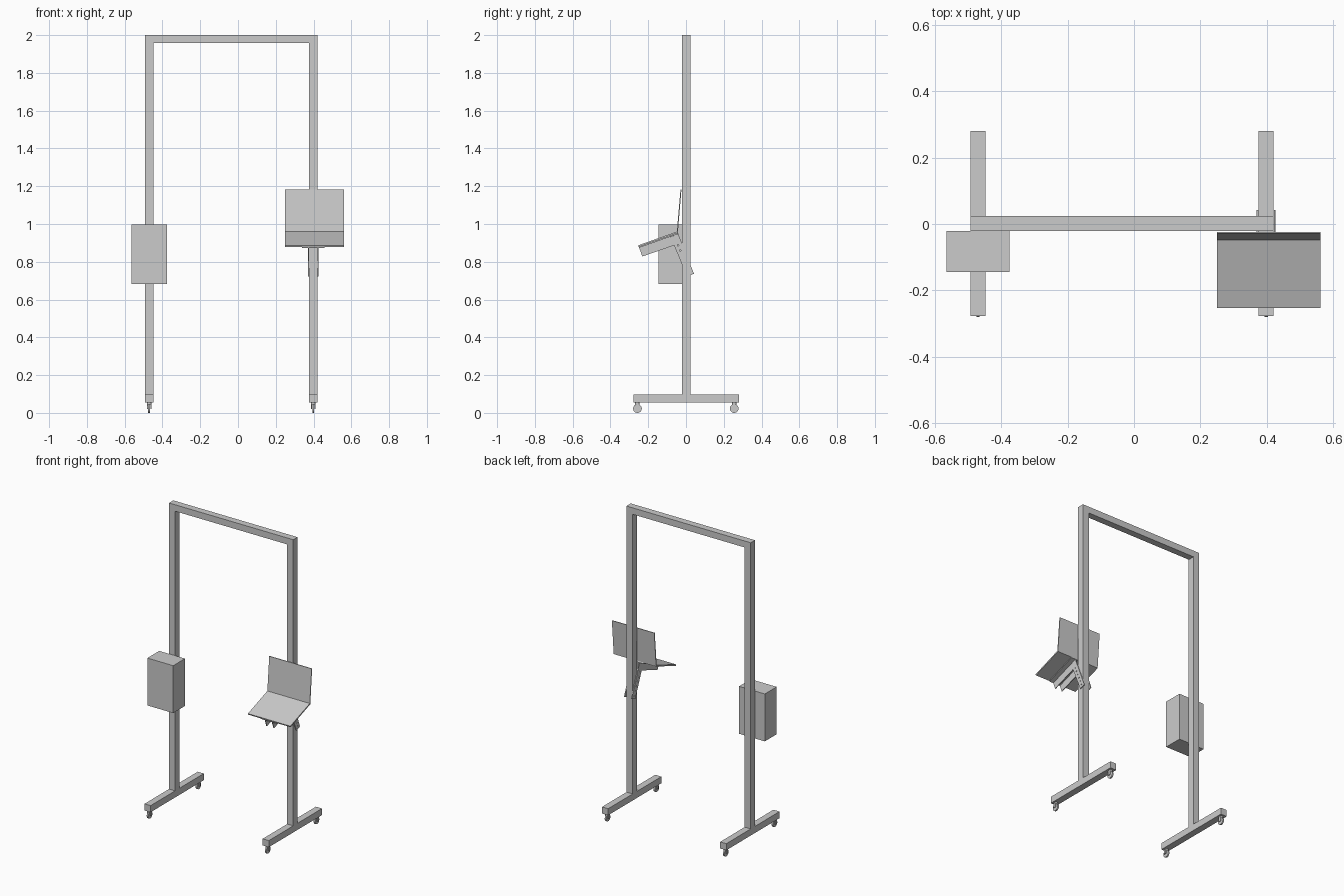
import bpy, bmesh, math
from mathutils import Vector

if "Cube" in bpy.data.objects:
    bpy.data.objects.remove(bpy.data.objects["Cube"])


def mesh_object(name, bm):
    bmesh.ops.recalc_face_normals(bm, faces=bm.faces)
    me = bpy.data.meshes.new(name)
    bm.to_mesh(me)
    bm.free()
    ob = bpy.data.objects.new(name, me)
    bpy.context.collection.objects.link(ob)
    return ob


def box(name, lo, hi):
    bm = bmesh.new()
    bmesh.ops.create_cube(bm, size=1)
    lo, hi = Vector(lo), Vector(hi)
    for v in bm.verts:
        v.co = (lo + hi) / 2 + v.co * (hi - lo)
    return mesh_object(name, bm)


def side_profile(name, pts, x0, x1):
    """Extrude a (y, z) outline along x."""
    bm = bmesh.new()
    face = bm.faces.new([bm.verts.new((x0, y, z)) for y, z in pts])
    ext = bmesh.ops.extrude_face_region(bm, geom=[face])
    for v in ext["geom"]:
        if isinstance(v, bmesh.types.BMVert):
            v.co.x = x1
    return mesh_object(name, bm)


def cylinder(name, radius, depth, loc, along_x=False, sides=20):
    bpy.ops.mesh.primitive_cylinder_add(
        vertices=sides, radius=radius, depth=depth, location=loc,
        rotation=(0, math.pi / 2 if along_x else 0, 0))
    ob = bpy.context.object
    ob.name = name
    bpy.ops.object.shade_smooth_by_angle()
    return ob


# Gantry frame with feet and casters
Y0, Y1 = -0.021, 0.024
POSTS = {"left": (-0.493, -0.448), "right": (0.376, 0.421)}
for side, (x0, x1) in POSTS.items():
    box(side + "_post", (x0, Y0, 0.098), (x1, Y1, 1.957))
    box(side + "_foot", (x0, -0.278, 0.054), (x1, 0.281, 0.098))
    xc = (x0 + x1) / 2
    for end, y in (("front", -0.257), ("back", 0.255)):
        tag = side + "_" + end
        cylinder(tag + "_caster_stem", 0.012, 0.012, (xc, y, 0.05))
        cylinder(tag + "_caster_wheel", 0.023, 0.010, (xc, y, 0.023), True, 24)
        for s in (-1, 1):
            box(tag + "_caster_fork", (xc + s * 0.0095 - 0.0025, y - 0.008, 0.02),
                (xc + s * 0.0095 + 0.0025, y + 0.008, 0.048))
box("top_beam", (-0.493, Y0, 1.957), (0.421, Y1, 2.0))

# Control box on the left post
box("control_box", (-0.565, -0.145, 0.682), (-0.375, Y0, 0.997))

# Laptop
LX0, LX1 = 0.25, 0.562
side_profile("laptop_base", [(-0.253, 0.887), (-0.045, 0.961),
                             (-0.042, 0.953), (-0.250, 0.879)], LX0, LX1)
side_profile("laptop_screen", [(-0.049, 0.957), (-0.029, 1.183),
                               (-0.024, 1.183), (-0.043, 0.955)], LX0, LX1)

# Support plate under the laptop
side_profile("support_plate", [(-0.250, 0.879), (-0.042, 0.953),
                               (-0.040, 0.948), (-0.248, 0.874)], 0.34, 0.457)

# Angled bracket cheeks with a row of bolt holes
CHEEK = [(-0.248, 0.875), (-0.231, 0.828), (-0.063, 0.887),
         (0.005, 0.722), (0.042, 0.737), (-0.041, 0.947)]
hole_cutters = []
top, bottom = Vector((-0.042, 0.888)), Vector((0.017, 0.748))
for i in range(6):
    y, z = top.lerp(bottom, i / 5)
    c = cylinder("hole_cutter", 0.004, 0.2, (0.398, y, z), True, 10)
    c.hide_render = True
    c.hide_set(True)
    hole_cutters.append(c)
for name, x0, x1 in (("left_bracket_cheek", 0.370, 0.375),
                     ("right_bracket_cheek", 0.422, 0.427)):
    cheek = side_profile(name, CHEEK, x0, x1)
    for c in hole_cutters:
        mod = cheek.modifiers.new("bolt_hole", 'BOOLEAN')
        mod.operation = 'DIFFERENCE'
        mod.solver = 'EXACT'
        mod.object = c
